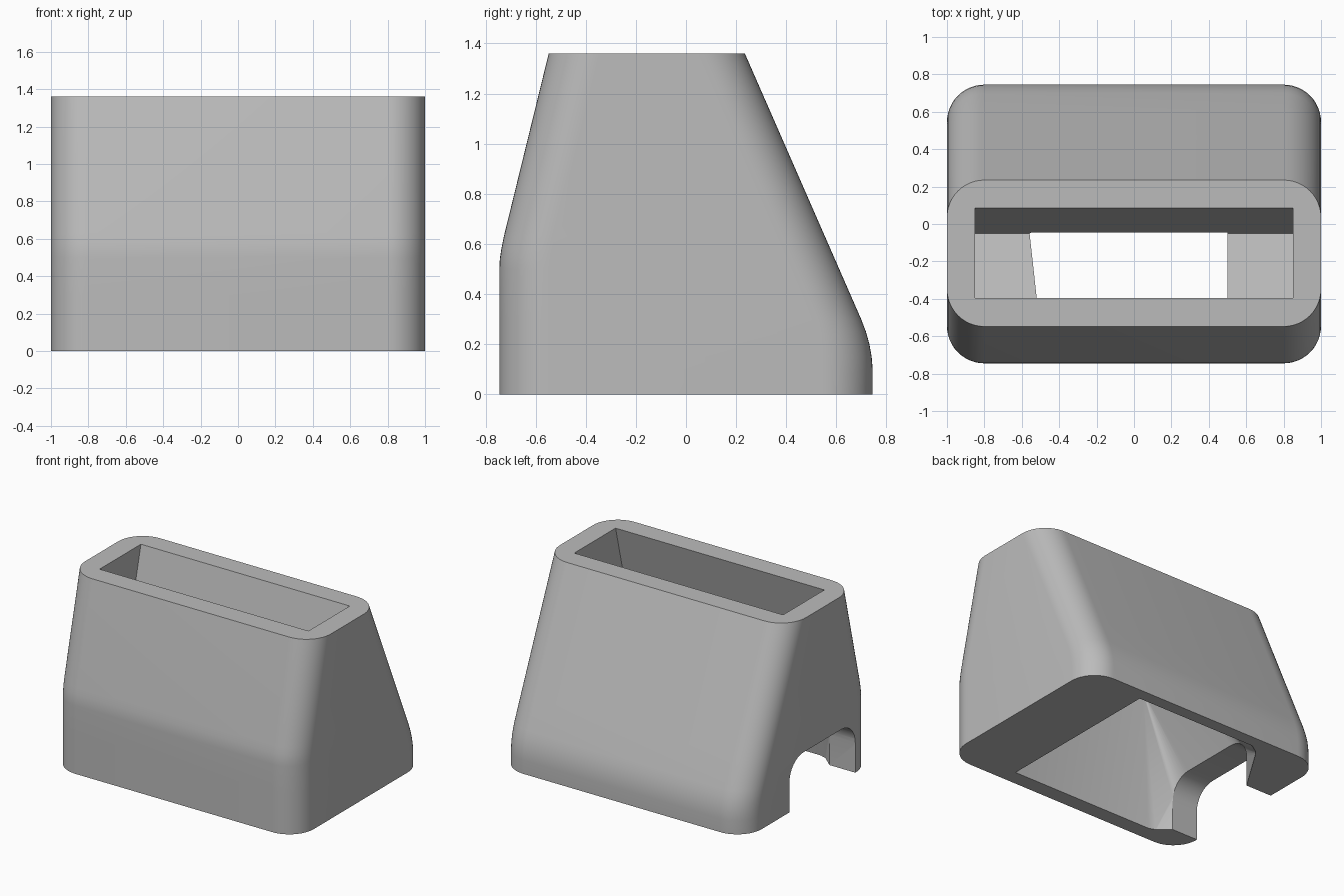
import bpy, bmesh
from math import sin, cos, pi, radians

if "Cube" in bpy.data.objects:
    bpy.data.objects.remove(bpy.data.objects["Cube"], do_unlink=True)

grey = bpy.data.materials.new("plain grey")
grey.use_nodes = True
grey.diffuse_color = (0.5, 0.5, 0.5, 1)
grey.node_tree.nodes["Principled BSDF"].inputs["Base Color"].default_value = (0.5, 0.5, 0.5, 1)


def finish(name, bm):
    bmesh.ops.recalc_face_normals(bm, faces=bm.faces[:])
    mesh = bpy.data.meshes.new(name)
    bm.to_mesh(mesh)
    bm.free()
    mesh.materials.append(grey)
    obj = bpy.data.objects.new(name, mesh)
    bpy.context.collection.objects.link(obj)
    return obj


def hull(name, points):
    bm = bmesh.new()
    for p in points:
        bm.verts.new(p)
    res = bmesh.ops.convex_hull(bm, input=bm.verts[:])
    junk = [e for e in set(res["geom_interior"] + res["geom_unused"])
            if isinstance(e, bmesh.types.BMVert)]
    bmesh.ops.delete(bm, geom=junk, context="VERTS")
    bmesh.ops.dissolve_limit(bm, angle_limit=radians(0.5),
                             verts=bm.verts[:], edges=bm.edges[:])
    return finish(name, bm)


def interp(z, curve):
    for (z0, y0), (z1, y1) in zip(curve, curve[1:]):
        if z <= z1:
            return y0 + (y1 - y0) * (z - z0) / (z1 - z0)
    return curve[-1][1]


# Outer body: rounded rectangles stacked along the front and back profiles
HEIGHT, R, STEPS = 1.36, 0.2, 12
front = [(0, -.745), (.5, -.745), (.54, -.743), (.58, -.737), (.63, -.727), (HEIGHT, -.548)]
back = [(0, .745), (.1, .745), (.15, .741), (.2, .732), (.25, .718), (.3, .699), (HEIGHT, .235)]
levels = sorted({z for z, _ in front + back})

bm = bmesh.new()
rings = []
for z in levels:
    y0, y1 = interp(z, front), interp(z, back)
    corners = [(1 - R, y1 - R), (R - 1, y1 - R), (R - 1, y0 + R), (1 - R, y0 + R)]
    ring = []
    for q, (cx, cy) in enumerate(corners):
        for i in range(STEPS + 1):
            a = (q + i / STEPS) * pi / 2
            ring.append(bm.verts.new((cx + R * cos(a), cy + R * sin(a), z)))
    rings.append(ring)
n = len(rings[0])
for lo, hi in zip(rings, rings[1:]):
    for i in range(n):
        j = (i + 1) % n
        bm.faces.new((lo[i], lo[j], hi[j], hi[i]))
bm.faces.new(rings[0][::-1])
bm.faces.new(rings[-1])
body = finish("housing", bm)

# Slanted rectangular socket, sunk from the top along the front slope
LEAN = 0.247


def along(y, z):
    return y + LEAN * (z - HEIGHT)


socket = [(along(-.395, 1.5), 1.5), (along(.085, 1.5), 1.5), (-.05, .81), (-.504, .92)]
socket_cut = hull("socket_cutter", [(x, y, z) for x in (-.85, .85) for y, z in socket])

# Arched side notch profile
NR, N0, N1, NTOP = .16, -.54, .225, .38
arch = [(N0, -.1), (N1, -.1)]
for q, cy in enumerate((N1 - NR, N0 + NR)):
    for i in range(9):
        a = (q + i / 8) * pi / 2
        arch.append((cy + NR * cos(a), NTOP - NR + NR * sin(a)))
notch_cut = hull("notch_cutter", [(x, y, z) for x in (-1.2, -.78) for y, z in arch])

# Chamber: tapers up to the socket floor and narrows sideways into the notch
chamber = [(x, y, z) for x in (.5,) for y, z in
           ((-.645, -.1), (.74, -.1), (-.046, .825), (-.5, .935))]
chamber += [(-.67, -.645, -.1), (-.47, .74, -.1), (-.55, -.046, .825), (-.5, -.5, .935)]
chamber += [(-.79, y, z) for y, z in arch]
chamber_cut = hull("chamber_cutter", chamber)

# Cut the openings
for cutter in (socket_cut, chamber_cut, notch_cut):
    mod = body.modifiers.new(cutter.name, "BOOLEAN")
    mod.operation = "DIFFERENCE"
    mod.solver = "EXACT"
    mod.object = cutter
    bpy.context.view_layer.objects.active = body
    bpy.ops.object.modifier_apply(modifier=mod.name)
    bpy.data.objects.remove(cutter, do_unlink=True)

bpy.ops.object.select_all(action="DESELECT")
body.select_set(True)
bpy.context.view_layer.objects.active = body
bpy.ops.object.shade_smooth_by_angle(angle=radians(25))
